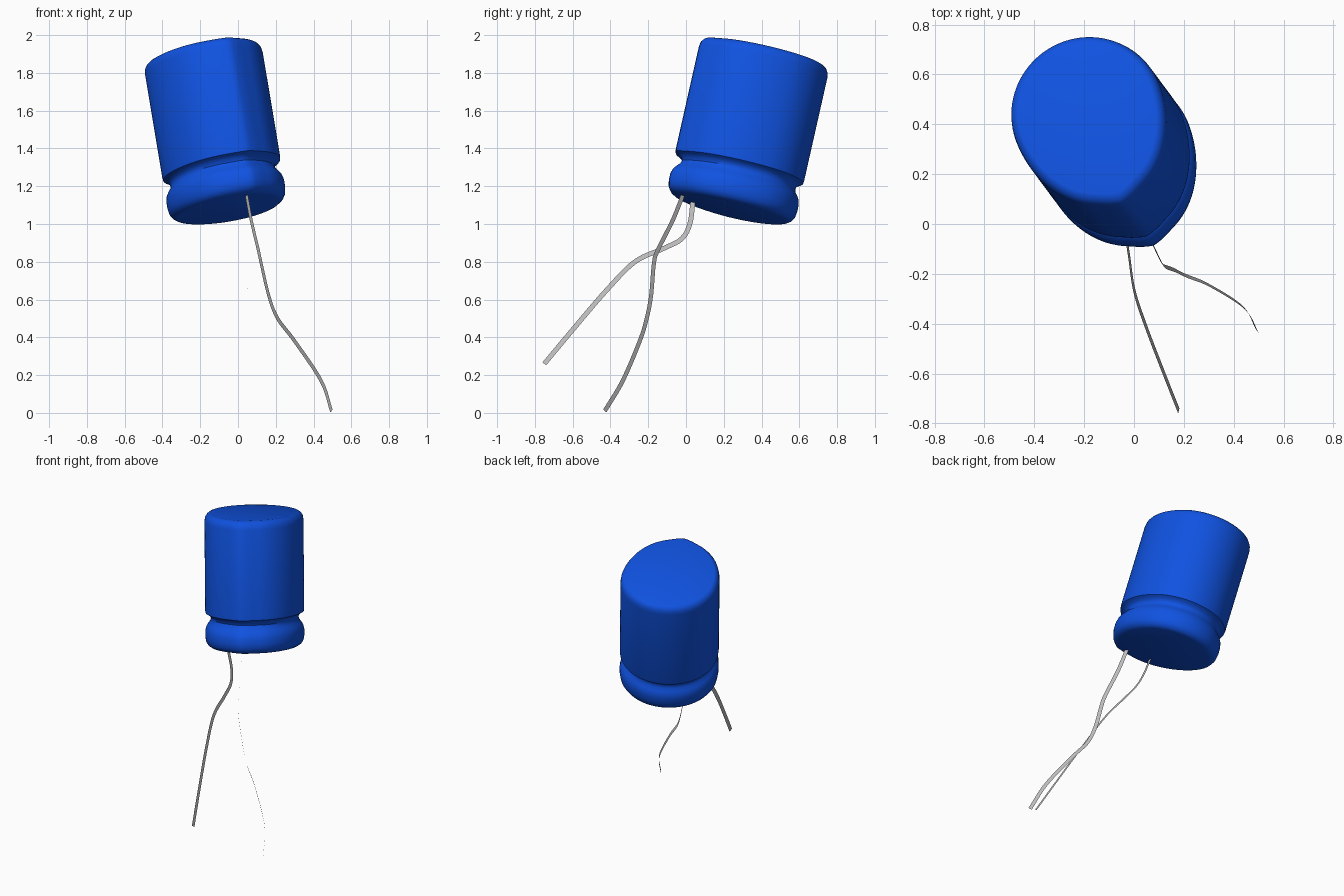
import bpy, bmesh, math
from mathutils import Vector

if "Cube" in bpy.data.objects:
    bpy.data.objects.remove(bpy.data.objects["Cube"])


def material(name, rgb):
    m = bpy.data.materials.new(name)
    m.diffuse_color = (*rgb, 1)
    m.use_nodes = True
    m.node_tree.nodes["Principled BSDF"].inputs["Base Color"].default_value = m.diffuse_color
    return m


def finish(bm, name, mat, angle=None):
    me = bpy.data.meshes.new(name)
    bm.to_mesh(me)
    bm.free()
    ob = bpy.data.objects.new(name, me)
    bpy.context.collection.objects.link(ob)
    me.materials.append(mat)
    bpy.ops.object.select_all(action='DESELECT')
    bpy.context.view_layer.objects.active = ob
    ob.select_set(True)
    if angle:
        bpy.ops.object.shade_smooth_by_angle(angle=math.radians(angle))
    return ob


blue = material("blue sleeve", (0.005, 0.085, 0.75))
grey = material("grey metal", (0.5, 0.5, 0.5))

# Tilted can: axis, long direction of the cross-section, and side direction
axis = Vector((-0.161, 0.217, 0.963)).normalized()
long_dir = Vector((0.348, -0.9, 0.261))
long_dir = (long_dir - axis * long_dir.dot(axis)).normalized()
side_dir = axis.cross(long_dir)
base = Vector((-0.057, 0.272, 1.069))
RADIUS, STRETCH, SIDES = 0.31, 0.395, 96


def outline(i):
    """Round outline stretched towards the front, with a slight seam ridge."""
    a = math.tau * i / SIDES
    c, s = math.cos(a), math.sin(a)
    along = c * (STRETCH if c > 0 else RADIUS)
    if c > 0:
        along += 0.018 * max(0, 1 - abs(s) / 0.3)
    return long_dir * along + side_dir * (RADIUS * s)


# Can body: (height along axis, inset of the outline)
profile = [(0, .05), (.004, .035), (.015, .018), (.035, .005), (.065, 0),
           (.10, 0), (.125, .006), (.145, .018), (.163, .033), (.182, .039),
           (.2, .032), (.212, .016), (.22, .002), (.235, 0), (.8, 0),
           (.825, .004), (.842, .015), (.85, .027), (.853, .036)]
bm = bmesh.new()
rings = [[bm.verts.new(base + axis * t + outline(i) * (1 - d / 0.33))
          for i in range(SIDES)] for t, d in profile]
for lo, hi in zip(rings, rings[1:]):
    for i in range(SIDES):
        j = (i + 1) % SIDES
        bm.faces.new((lo[i], lo[j], hi[j], hi[i]))
bm.faces.new(rings[0][::-1])
bm.faces.new(rings[-1])
finish(bm, "capacitor_can", blue, 40)


# Leads: thin flat ribbons following smooth paths
def spline(pts, steps=10):
    p = [Vector(q) for q in pts]
    p = [2 * p[0] - p[1]] + p + [2 * p[-1] - p[-2]]
    out = []
    for a, b, c, d in zip(p, p[1:], p[2:], p[3:]):
        for k in range(steps):
            t = k / steps
            out.append(0.5 * (2 * b + (c - a) * t + (2 * a - 5 * b + 4 * c - d) * t**2
                              + (3 * b - a - 3 * c + d) * t**3))
    return out + [p[-2]]


def lead(name, pts, normal, width=0.026):
    path = spline(pts)
    n = Vector(normal).normalized()
    bm = bmesh.new()
    pairs = []
    for k, q in enumerate(path):
        t = path[min(k + 1, len(path) - 1)] - path[max(k - 1, 0)]
        w = n.cross(t).normalized() * width / 2
        pairs.append((bm.verts.new(q - w), bm.verts.new(q + w)))
    for (a, b), (c, d) in zip(pairs, pairs[1:]):
        bm.faces.new((a, b, d, c))
    finish(bm, name, grey, 40)


lead_a = [(.038, 1.13), (.02, 1.0), (-.025, .92), (-.12, .87), (-.27, .80),
          (-.42, .65), (-.6, .44), (-.75, .26)]
lead("front_lead", [(-.10 + (1.11 - z) * .329, y, z) for y, z in lead_a],
     (.95, 0, .313))
lead("side_lead", [(.042, -.01, 1.17), (.07, -.07, 1.02), (.108, -.15, .86),
                   (.123, -.17, .79), (.163, -.185, .62), (.21, -.208, .5),
                   (.3, -.245, .38), (.44, -.335, .17), (.495, -.43, .01)],
     (.819, .574, 0))
